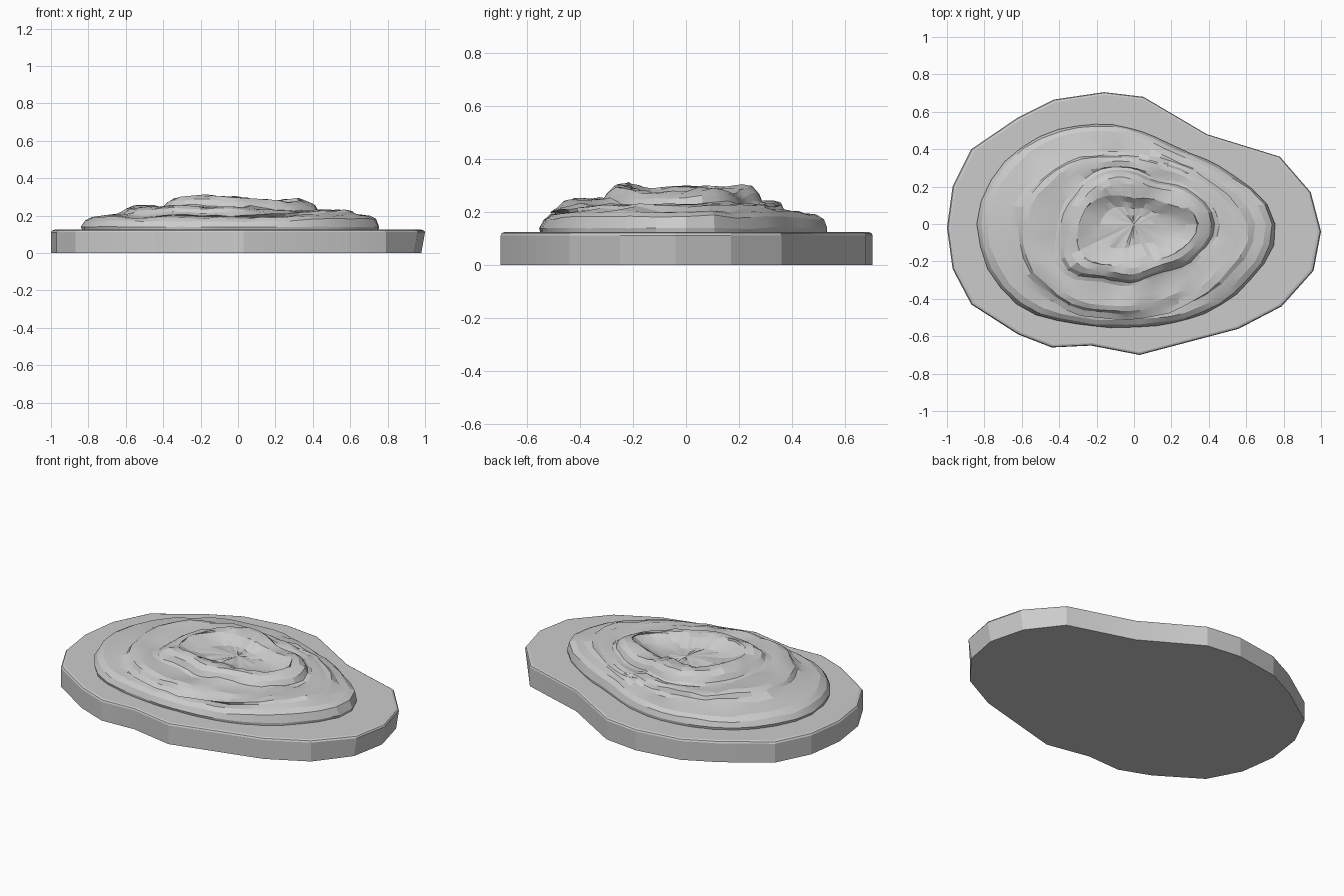
import bpy, bmesh, math, random
from mathutils import Vector, noise

if "Cube" in bpy.data.objects:
    bpy.data.objects.remove(bpy.data.objects["Cube"])

random.seed(4)


def make_object(name, bm, angle):
    bmesh.ops.recalc_face_normals(bm, faces=bm.faces)
    mesh = bpy.data.meshes.new(name)
    bm.to_mesh(mesh)
    bm.free()
    ob = bpy.data.objects.new(name, mesh)
    bpy.context.collection.objects.link(ob)
    bpy.ops.object.select_all(action='DESELECT')
    ob.select_set(True)
    bpy.context.view_layer.objects.active = ob
    bpy.ops.object.shade_smooth_by_angle(angle=math.radians(angle))
    return ob


def loft(bm, rings):
    loops = [[bm.verts.new(p) for p in ring] for ring in rings]
    for a, b in zip(loops, loops[1:]):
        for i in range(len(a)):
            j = (i + 1) % len(a)
            bm.faces.new((a[i], a[j], b[j], b[i]))
    return loops


# Irregular ground slab with a softened top edge
outline = [(-1, -.02), (-.97, .20), (-.87, .40), (-.62, .57), (-.43, .665), (-.16, .705),
           (.05, .68), (.39, .48), (.78, .36), (.945, .17), (1, -.04), (.96, -.25),
           (.79, -.44), (.56, -.56), (.03, -.70), (-.23, -.65), (-.44, -.66),
           (-.62, -.59), (-.87, -.43), (-.97, -.24)]


def slab_ring(s, z, right=1.0):
    return [Vector((x * s * (right if x > .9 else 1), y * s, z)) for x, y in outline]


bm = bmesh.new()
loops = loft(bm, [slab_ring(1, 0, .98), slab_ring(1, .112), slab_ring(.994, .121),
                  slab_ring(.98, .125)])
bm.faces.new(loops[0])
bm.faces.new(loops[-1])
make_object("ground_slab", bm, 15)

# Tier outlines: radius every 30 degrees, counter-clockwise from +x
outer = [.76, .57, .47, .51, .61, .75, .84, .78, .62, .55, .59, .68]
middle = [.57, .44, .37, .36, .42, .54, .62, .60, .53, .48, .48, .52]
upper = [.43, .34, .26, .27, .31, .34, .38, .43, .33, .31, .30, .36]
hollow = [.27, .17, .13, .11, .14, .20, .24, .26, .20, .15, .16, .22]


def radius(tier, a):
    f = a / math.tau * 12
    i, t = int(f), f % 1
    p = [tier[(i + k) % 12] for k in (-1, 0, 1, 2)]
    return p[1] + .5 * t * (p[2] - p[0] + t * (2 * p[0] - 5 * p[1] + 4 * p[2] - p[3]
                            + t * (3 * (p[1] - p[2]) + p[3] - p[0])))


# Mound: (tier, scale, height, roughness) from the foot up into the hollow
profile = [(outer, .99, .11, 0), (outer, 1, .14, .2), (outer, .975, .17, .5),
           (outer, .93, .188, .8), (outer, .85, .197, 1), (middle, 1.06, .205, 1),
           (middle, 1.0, .218, 1), (middle, .97, .237, 1), (middle, .91, .247, 1),
           (middle, .82, .243, 1), (upper, 1.08, .236, 1), (upper, 1.02, .243, 1),
           (upper, .97, .27, 1), (upper, .88, .29, 1), (upper, .77, .295, 1),
           (hollow, 1.25, .288, 1), (hollow, 1.0, .265, 1), (hollow, .75, .25, .8),
           (hollow, .4, .25, .6)]
SEG = 42
rings = []
for tier, s, z, rough in profile:
    ring = []
    for k in range(SEG):
        a = math.tau * k / SEG
        r = radius(tier, a) * s
        x, y = r * math.cos(a), r * math.sin(a)
        n = noise.noise(Vector((x * 6, y * 6, 2.3)))
        m = noise.noise(Vector((x * 5, y * 5, 9.1)))
        right = max(0, math.cos(a))
        # the right flank of the middle tier melts into the lower one
        if tier is middle:
            z_here = z + (.222 - z) * right ** .5
        elif tier is outer:
            z_here = z + (.015 * right if rough > .4 else 0)
        else:
            z_here = z - .018 * right
        # small random lumps give the faceted clay look
        lump = random.uniform(-.006, .006) * rough
        q = 1 + (.04 * m + random.uniform(-.01, .01)) * rough * (tier is not outer)
        if tier is outer:
            q += random.uniform(-.008, .004)
        ring.append(Vector((x * q, y * q, z_here + .02 * n * rough + lump)))
    rings.append(ring)

bm = bmesh.new()
loops = loft(bm, rings)
centre = bm.verts.new((0, 0, .25))
for i in range(SEG):
    bm.faces.new((loops[-1][i], loops[-1][(i + 1) % SEG], centre))
make_object("layered_mound", bm, 16)
